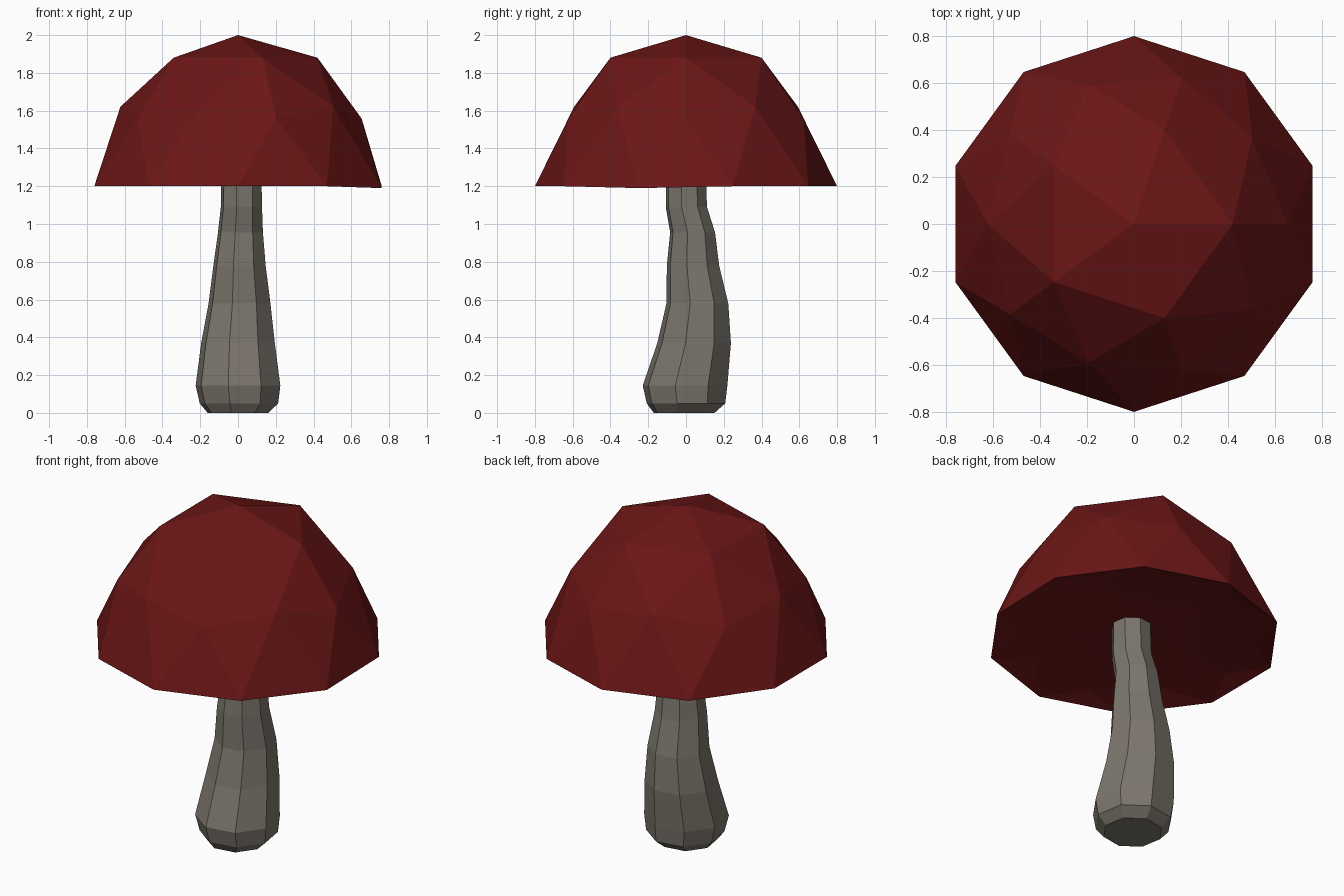
import bpy, bmesh, math

if "Cube" in bpy.data.objects:
    bpy.data.objects.remove(bpy.data.objects["Cube"])


def finish(bm, name, color):
    bmesh.ops.recalc_face_normals(bm, faces=bm.faces[:])
    mesh = bpy.data.meshes.new(name)
    bm.to_mesh(mesh)
    bm.free()
    mat = bpy.data.materials.new(name + "_material")
    mat.diffuse_color = color
    mat.use_nodes = True
    mat.node_tree.nodes["Principled BSDF"].inputs["Base Color"].default_value = mat.diffuse_color
    mesh.materials.append(mat)
    obj = bpy.data.objects.new(name, mesh)
    bpy.context.collection.objects.link(obj)
    return obj


# Cap: faceted dome whose lower half is folded up into a shallow hollow underside
CAP_R, RIM_Z, HOLLOW = 0.8, 1.2, 0.08
bm = bmesh.new()
bmesh.ops.create_icosphere(bm, subdivisions=2, radius=CAP_R)
for v in bm.verts:
    height = v.co.z / CAP_R
    if 0.3 < abs(height) < 0.7:          # pinch the middle rings
        v.co.x *= 0.915
        v.co.y *= 0.915
    if height < -0.1:
        v.co.z *= -HOLLOW / CAP_R
    elif abs(height) < 0.1 and v.co.x > 0.7 and v.co.y < 0:
        v.co.z = -0.01                   # one drooping rim corner
    v.co.z += RIM_Z
finish(bm, "mushroom_cap", (0.15, 0.008, 0.008, 1))

# Stem: eight-sided lofted tube along a wavy centre line (x, y, z, radius)
RINGS = [
    (0.00, -0.01, 0.00, 0.165),
    (0.005, 0.00, 0.05, 0.213),
    (0.00, -0.005, 0.145, 0.230),
    (0.00, 0.043, 0.37, 0.200),
    (0.008, 0.06, 0.58, 0.168),
    (0.008, 0.037, 0.78, 0.142),
    (0.013, 0.035, 0.955, 0.122),
    (0.018, 0.002, 1.09, 0.112),
    (0.018, 0.00, 1.20, 0.110),
    (0.018, 0.00, 1.29, 0.110),
]
SIDES, TURN = 8, math.radians(-13)
bm = bmesh.new()
loops = []
for x, y, z, r in RINGS:
    loops.append([bm.verts.new((x + r * math.cos(TURN + math.tau * i / SIDES),
                                y + r * math.sin(TURN + math.tau * i / SIDES), z))
                  for i in range(SIDES)])
for low, high in zip(loops, loops[1:]):
    for i in range(SIDES):
        j = (i + 1) % SIDES
        bm.faces.new((low[i], low[j], high[j], high[i]))
bm.faces.new(loops[0][::-1])
bm.faces.new(loops[-1])
finish(bm, "mushroom_stem", (0.2, 0.18, 0.15, 1))
